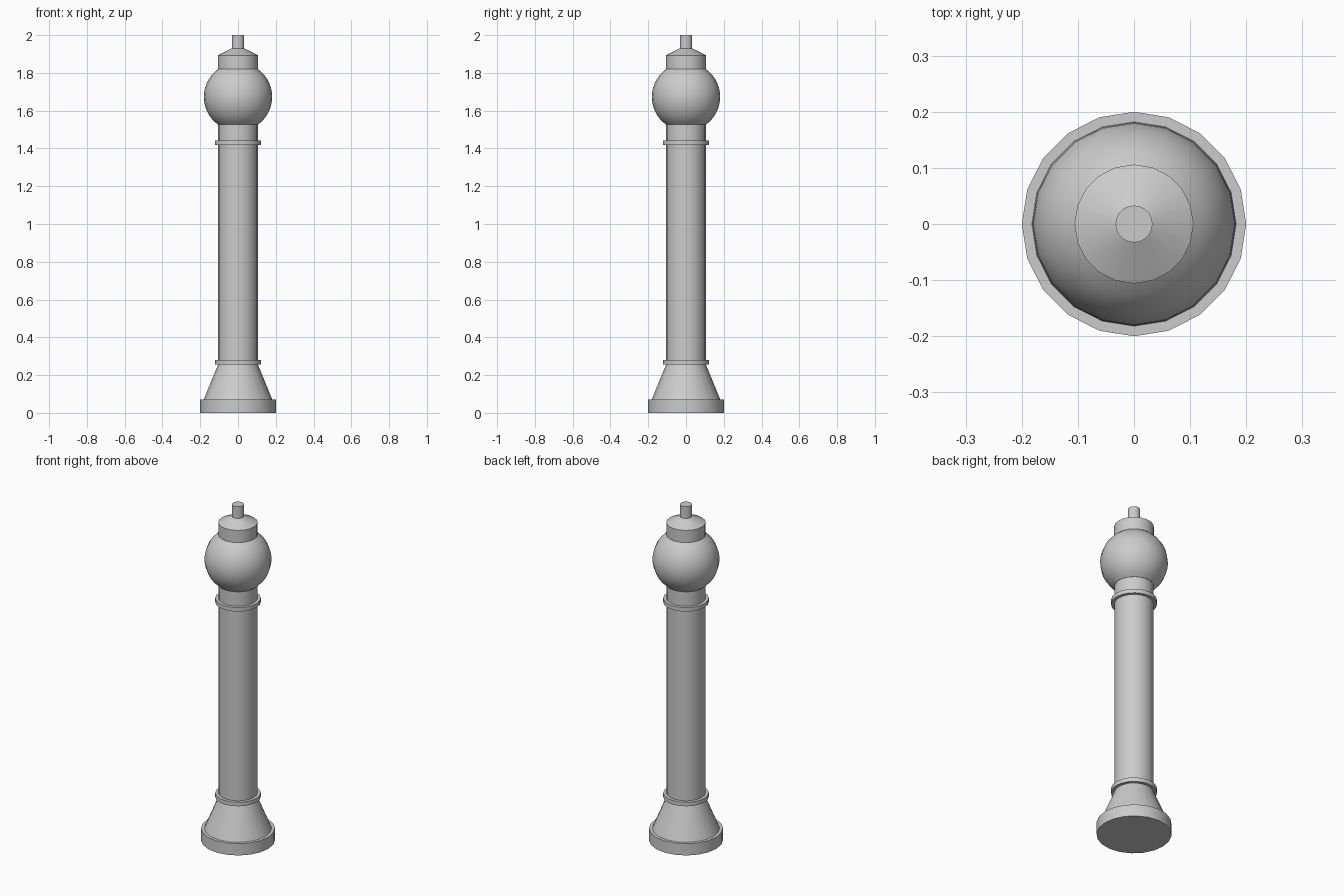
import bpy
import bmesh
from math import cos, sin, asin, pi, radians

if "Cube" in bpy.data.objects:
    bpy.data.objects.remove(bpy.data.objects["Cube"])

SIDES = 20


def lathe(name, profile):
    """Closed turned part from (radius, height) points, bottom to top."""
    bm = bmesh.new()
    rings = [[bm.verts.new((r * cos(2 * pi * i / SIDES), r * sin(2 * pi * i / SIDES), z))
              for i in range(SIDES)] for r, z in profile]
    for low, high in zip(rings, rings[1:]):
        for i in range(SIDES):
            j = (i + 1) % SIDES
            bm.faces.new((low[i], low[j], high[j], high[i]))
    bm.faces.new(rings[0][::-1])
    bm.faces.new(rings[-1])
    mesh = bpy.data.meshes.new(name)
    bm.to_mesh(mesh)
    bm.free()
    obj = bpy.data.objects.new(name, mesh)
    bpy.context.collection.objects.link(obj)
    bpy.ops.object.select_all(action='DESELECT')
    obj.select_set(True)
    bpy.context.view_layer.objects.active = obj
    bpy.ops.object.shade_smooth_by_angle(angle=radians(25))
    return obj


# Foot and flared pedestal
lathe("base_plinth", [(0.2, 0), (0.2, 0.07)])
lathe("flared_pedestal", [(0.182, 0.07), (0.105, 0.257)])

# Shaft with a collar at each end
lathe("shaft", [(0.105, 0.257), (0.105, 1.526)])
for name, z in (("lower_collar", 0.257), ("upper_collar", 1.417)):
    lathe(name, [(0.123, z), (0.123, z + 0.024)])

# Globe, cut off where the shaft and cap meet it
R, CENTRE, STEPS = 0.181, 1.673, 14
limit = asin(0.147 / R)
angles = [-limit + 2 * limit * i / STEPS for i in range(STEPS + 1)]
lathe("globe", [(R * cos(a), CENTRE + R * sin(a)) for a in angles])

# Cap and finial
lathe("cap", [(0.106, 1.82), (0.106, 1.893), (0.033, 1.93)])
lathe("finial", [(0.033, 1.93), (0.033, 2.0)])
